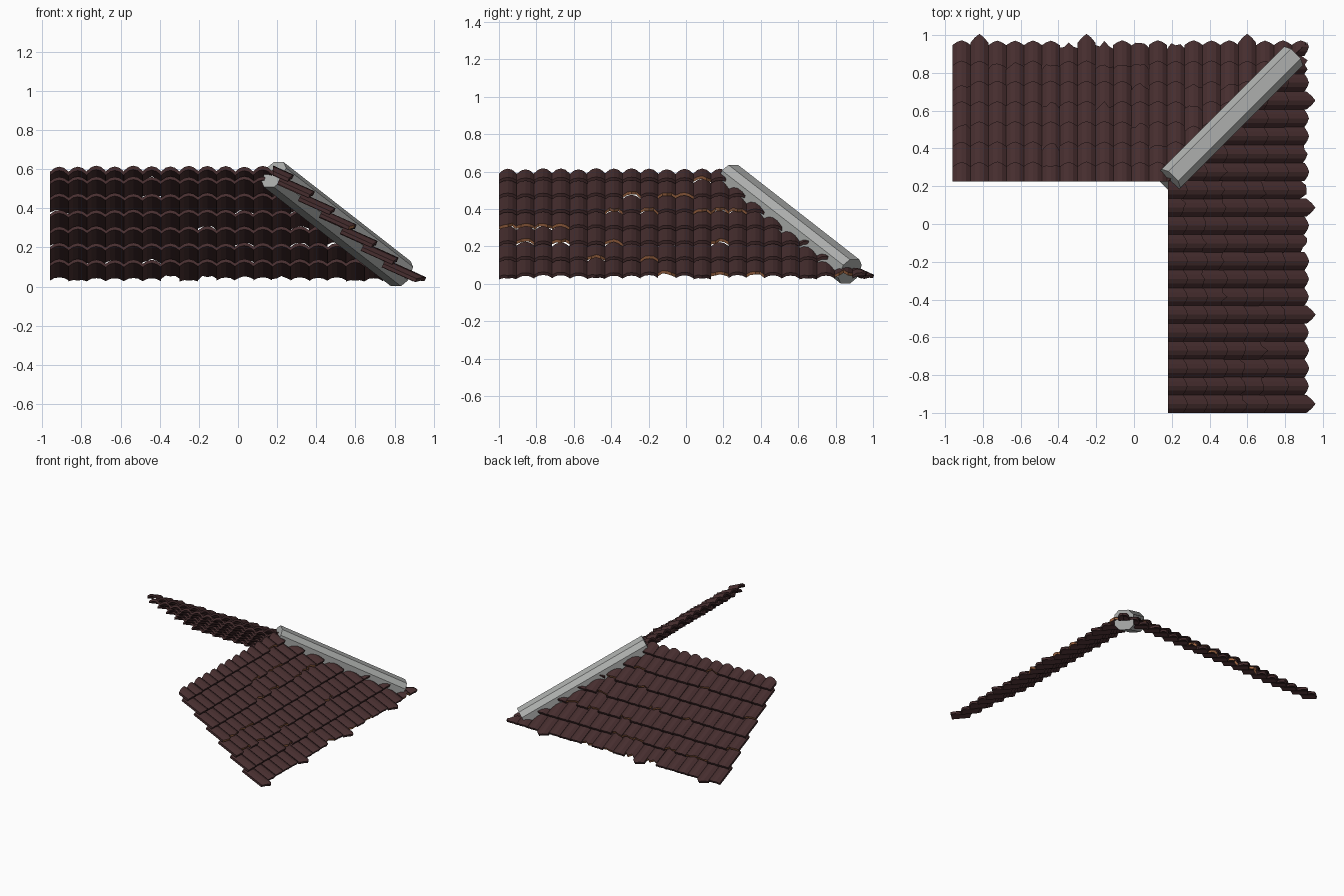
import bpy, bmesh, math, random
from mathutils import Vector

if "Cube" in bpy.data.objects:
    bpy.data.objects.remove(bpy.data.objects["Cube"])

random.seed(4)


def material(name, rgb):
    m = bpy.data.materials.new(name)
    m.diffuse_color = (*rgb, 1)
    m.use_nodes = True
    m.node_tree.nodes["Principled BSDF"].inputs["Base Color"].default_value = m.diffuse_color
    return m


BROWN = material("dark brown tile", (0.062, 0.027, 0.028))
ORANGE = material("broken clay", (0.36, 0.14, 0.06))
GREY = material("grey ridge", (0.42, 0.43, 0.42))

W = 0.0945                       # tile width
ROWS, STEP, SLOPE = 7, 0.107, 0.79
TILT = math.atan(0.45)           # tiles lie flatter than the roof
THICK = 0.018
TOP_V = 0.18                     # upper edge of each slope
SHIFT = 0.045                    # offset of the hip line, y = x + SHIFT
# arched section: sideways position, height below the crown, point at the lower end
ARCH = [(-0.5, -0.024, 0.0), (-0.25, -0.006, 0.009), (0, 0, 0.016),
        (0.25, -0.006, 0.009), (0.5, -0.024, 0.0)]


def add_tile(bm, u, v, z, long, chipped):
    """One arched tile with its pointed lower end at (v, z)."""
    s, c = math.sin(TILT), math.cos(TILT)
    jitter = random.uniform(-0.003, 0.003)
    rings = []
    for end in (0, 1):
        ring = []
        outs = []
        for (a, h, tip) in ARCH:
            d = 0.0
            if end == 0:
                d = tip * (2.6 if long else 1) + (0.012 if long else 0)
                if chipped:
                    d -= random.uniform(0.0, 0.03)
            else:
                d = -0.175
            outs.append((a, h, d))
        for t, row in ((0, outs), (THICK, outs[::-1])):
            for a, h, d in row:
                hh = h - t + jitter
                ring.append(bm.verts.new((u + a * W * 1.01, v + d * c + hh * s,
                                          z - d * s + hh * c)))
        rings.append(ring)
    f, b = rings
    for i in range(10):
        j = (i + 1) % 10
        bm.faces.new((f[i], f[j], b[j], b[i]))
    for r in (f, b):
        for i in range(4):
            face = bm.faces.new((r[i], r[i + 1], r[8 - i], r[9 - i]))
            if chipped and r is f:
                face.material_index = 1


def roof_slope(name, u0, long_columns, place):
    bm = bmesh.new()
    for col in range(22):
        u = u0 + W * (col + 0.5)
        for row in range(ROWS):
            v = 0.27 + STEP * row
            if u - W / 2 > v + 0.03:
                continue
            eave = row == ROWS - 1
            long = eave and col in long_columns
            chipped = not long and random.random() < 0.2
            add_tile(bm, u, v, 0.575 - SLOPE * (v - 0.27), long, chipped)
    bmesh.ops.recalc_face_normals(bm, faces=bm.faces)
    # trim along the hip and the upper edge
    for co, no in (((0, 0, 0), (1, -1, 0)), ((0, TOP_V, 0), (0, -1, 0))):
        bmesh.ops.bisect_plane(bm, geom=bm.verts[:] + bm.edges[:] + bm.faces[:],
                               plane_co=co, plane_no=no, clear_outer=True)
        bmesh.ops.holes_fill(bm, edges=[e for e in bm.edges if e.is_boundary])
    for vert in bm.verts:
        vert.co = place(*vert.co)
    bmesh.ops.recalc_face_normals(bm, faces=bm.faces)
    finish(name, bm, (BROWN, ORANGE))


def finish(name, bm, mats):
    me = bpy.data.meshes.new(name)
    bm.to_mesh(me)
    bm.free()
    for m in mats:
        me.materials.append(m)
    ob = bpy.data.objects.new(name, me)
    bpy.context.collection.objects.link(ob)


# tiled slopes, the second being the first mirrored across the hip
roof_slope("back_roof_tiles", -0.96, {1, 7, 16},
           lambda u, v, z: Vector((u, v + SHIFT, z)))
roof_slope("right_roof_tiles", -1.0 - SHIFT, {0, 5, 11, 17},
           lambda u, v, z: Vector((v, u + SHIFT, z)))

# hip beam: chamfered square section along the corner
start, end = Vector((0.183, 0.228, 0.572)), Vector((0.832, 0.877, 0.066))
along = (end - start).normalized()
side = along.cross(Vector((0, 0, 1))).normalized()
up = side.cross(along)
hw, hh, ch = 0.07, 0.073, 0.034
section = [(hw, hh - ch), (hw - ch, hh), (ch - hw, hh), (-hw, hh - ch),
           (-hw, ch - hh), (ch - hw, -hh), (hw - ch, -hh), (hw, ch - hh)]
bm = bmesh.new()
a, b = [[bm.verts.new(p + side * x + up * y) for x, y in section] for p in (start, end)]
for i in range(8):
    j = (i + 1) % 8
    bm.faces.new((a[i], a[j], b[j], b[i]))
bm.faces.new(a)
bm.faces.new(b)
bmesh.ops.recalc_face_normals(bm, faces=bm.faces)
finish("hip_beam", bm, (GREY,))
